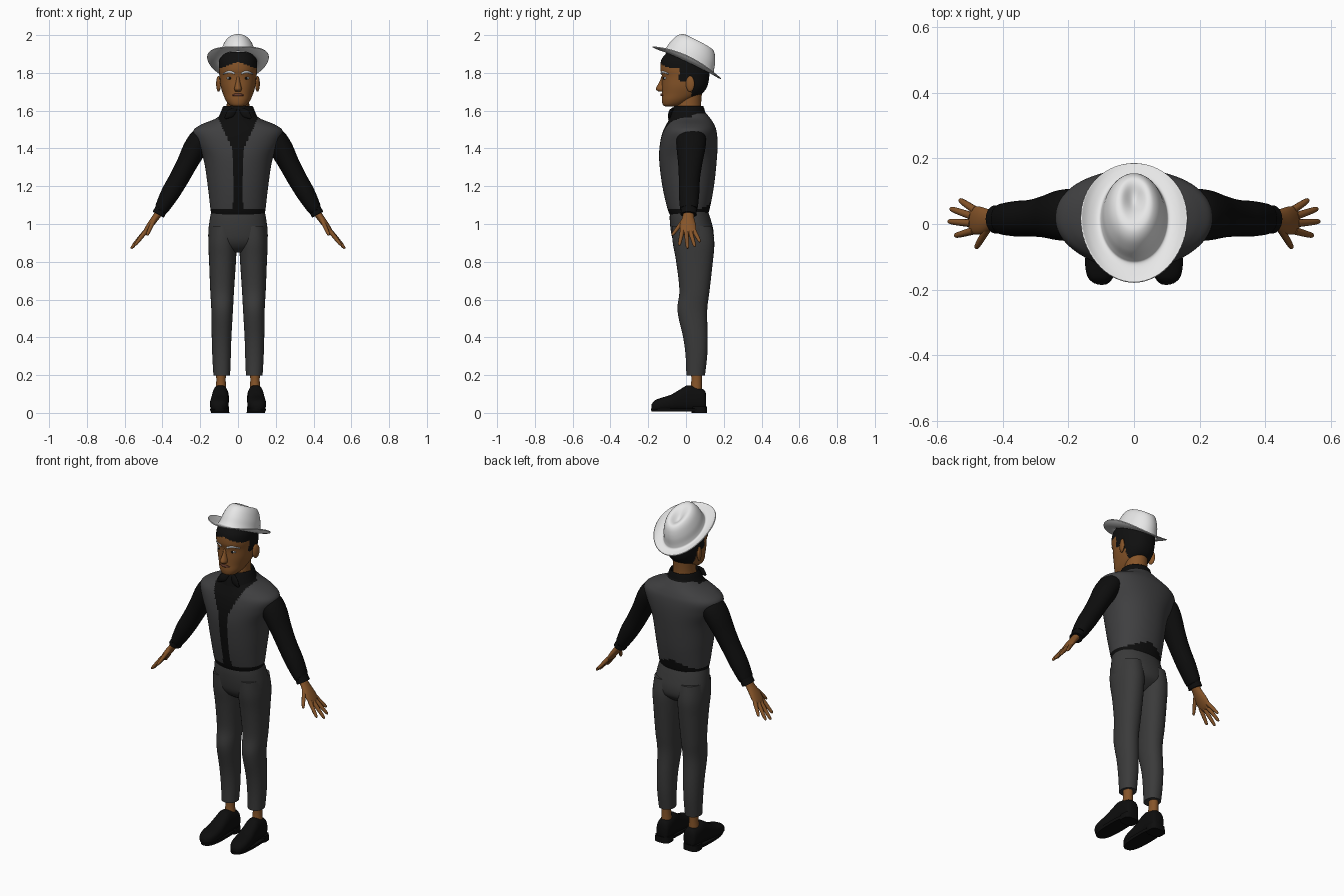
import bpy, bmesh, math
from mathutils import Vector, Matrix

if "Cube" in bpy.data.objects:
    bpy.data.objects.remove(bpy.data.objects["Cube"])


def material(name, r, g, b, rough=0.8):
    m = bpy.data.materials.new(name)
    m.use_nodes = True
    m.diffuse_color = (r, g, b, 1)
    node = next(n for n in m.node_tree.nodes if n.type == 'BSDF_PRINCIPLED')
    node.inputs["Base Color"].default_value = (r, g, b, 1)
    node.inputs["Roughness"].default_value = rough
    return m


skin = material("brown skin", .24, .09, .022)
black = material("black cloth", .004, .004, .004)
vest_grey = material("vest grey", .05, .05, .052)
trouser_grey = material("trouser grey", .043, .043, .043)
white = material("white felt", .8, .8, .8)
hair_black = material("black hair", .005, .005, .005)
brow_grey = material("pale brow", .5, .52, .54)
lip_brown = material("lip brown", .15, .05, .03)


def smooth(points, steps):
    """Catmull-Rom interpolation of tuples."""
    out = []
    last = len(points) - 1
    for i in range(last):
        a, b, c, d = (points[max(0, min(last, i + k))] for k in (-1, 0, 1, 2))
        for s in range(steps):
            t = s / steps
            out.append(tuple(
                q + t * ((r - p) / 2 + t * (p - 2.5 * q + 2 * r - w / 2
                         + t * (1.5 * (q - r) + (w - p) / 2)))
                for p, q, r, w in zip(a, b, c, d)))
    out.append(points[-1])
    return out


def finish(ob, mats, rule=None, mirror=False, angle=50):
    for m in mats:
        ob.data.materials.append(m)
    if rule:
        for f in ob.data.polygons:
            f.material_index = rule(*f.center)
    bpy.ops.object.select_all(action='DESELECT')
    ob.select_set(True)
    bpy.context.view_layer.objects.active = ob
    bpy.ops.object.shade_smooth_by_angle(angle=math.radians(angle))
    if mirror:
        ob.modifiers.new("mirror", 'MIRROR')
    return ob


def loft(name, rings, mats, axis='z', seg=32, steps=5, power=2.0,
         caps=(True, True), warp=None, **kw):
    """Skin over rings (x, y, z, radius a, radius b), set across an axis or the path."""
    rings = smooth(rings, steps)
    X, Y, Z = Vector((1, 0, 0)), Vector((0, 1, 0)), Vector((0, 0, 1))
    bm = bmesh.new()
    loops = []
    for i, (x, y, z, ra, rb) in enumerate(rings):
        u, v = (X, Y) if axis == 'z' else (X, Z)
        if axis == 'path':
            t = Vector(rings[min(i + 1, len(rings) - 1)][:3]) - Vector(rings[max(i - 1, 0)][:3])
            u = Y.cross(t).normalized()
            v = t.cross(u).normalized()
        loop = []
        for k in range(seg):
            ang = math.tau * k / seg
            c, s = math.cos(ang), math.sin(ang)
            c = math.copysign(abs(c) ** (2 / power), c)
            s = math.copysign(abs(s) ** (2 / power), s)
            p = Vector((x, y, z)) + u * ra * c + v * rb * s
            loop.append(bm.verts.new(warp(p) if warp else p))
        loops.append(loop)
    for a, b in zip(loops, loops[1:]):
        for k in range(seg):
            n = (k + 1) % seg
            bm.faces.new((a[k], a[n], b[n], b[k]))
    for cap, loop in zip(caps, (loops[0], loops[-1])):
        if cap:
            bm.faces.new(loop)
    bmesh.ops.recalc_face_normals(bm, faces=bm.faces)
    mesh = bpy.data.meshes.new(name)
    bm.to_mesh(mesh)
    bm.free()
    ob = bpy.data.objects.new(name, mesh)
    bpy.context.collection.objects.link(ob)
    return finish(ob, mats, **kw)


def stack(rows, x=0.0):
    """Level rings from (z, half width, front y, back y)."""
    return [(x, (f + b) / 2, z, w, (b - f) / 2) for z, w, f, b in rows]


def ball(name, at, size, mat, turn=0):
    bpy.ops.mesh.primitive_uv_sphere_add(segments=20, ring_count=12, radius=1)
    ob = bpy.context.object
    ob.name = name
    ob.data.transform(Matrix.Translation(at) @ Matrix.Rotation(turn, 4, 'Z')
                      @ Matrix.Diagonal((*size, 1)))
    return finish(ob, [mat], mirror=True)


# Torso: black shirt with the vest painted by height and direction
def vest_rule(x, y, z):
    x = abs(x)
    if z > 1.585:
        return 0
    if y < .03:
        return int(z > 1.08 and x > max(.026, .03 + (z - 1.4) * .47))
    return int(z > 1.08 + .05 * max(0, 1 - x / .13))


loft("torso", stack([
    (1.04, .138, -.08, .11), (1.08, .146, -.098, .125), (1.2, .16, -.125, .148),
    (1.34, .182, -.142, .163), (1.43, .22, -.137, .167), (1.49, .238, -.122, .162),
    (1.525, .198, -.105, .15), (1.56, .115, -.085, .128), (1.6, .075, -.06, .095)]),
    [black, vest_grey], seg=144, steps=9, power=2.15, rule=vest_rule)

# Shirt collar, folded over at the top
loft("collar", stack([
    (1.55, .11, -.095, .115), (1.585, .094, -.082, .104), (1.618, .081, -.066, .094),
    (1.622, .074, -.06, .088), (1.59, .066, -.055, .082)]), [black], caps=(False, False))
for side in (-1, 1):
    loft("collar_point", [(side * .012, -.068, 1.608, .012, .006), (side * .04, -.085, 1.585, .022, .008),
         (side * .068, -.09, 1.56, .006, .005)], [black], axis='path', seg=12)

# Sleeves
loft("sleeve", [
    (.165, .03, 1.475, .045, .065), (.195, .028, 1.45, .06, .078), (.228, .026, 1.4, .062, .076),
    (.27, .022, 1.32, .055, .064), (.313, .018, 1.24, .052, .056), (.36, .016, 1.16, .049, .054),
    (.402, .015, 1.085, .038, .047), (.408, .015, 1.076, .033, .042), (.422, .014, 1.05, .034, .043)],
    [black], axis='path', mirror=True)

# Hands: palm, four fingers and thumb
loft("palm", [
    (.405, .014, 1.08, .022, .028), (.432, .012, 1.04, .019, .03), (.465, .01, .995, .017, .042),
    (.49, .012, .96, .012, .042), (.5, .013, .947, .006, .034)],
    [skin], axis='path', seg=24, mirror=True)
fingers = {
    "index_finger": ((.488, -.02, .962), (.546, -.036, .887)),
    "middle_finger": ((.495, .002, .955), (.566, .008, .87)),
    "ring_finger": ((.494, .024, .957), (.56, .047, .88)),
    "little_finger": ((.484, .042, .966), (.532, .074, .905)),
    "thumb": ((.445, -.012, 1.02), (.482, -.074, .94)),
}
for name, (root, tip) in fingers.items():
    loft(name, [(*Vector(root).lerp(Vector(tip), t), r, r) for t, r in
                ((0, .012), (.5, .0105), (.9, .008), (1, .003))],
         [skin], axis='path', seg=12, steps=3, mirror=True)

# Trousers: hips and legs
loft("trouser_hips", stack([
    (1.064, .142, -.085, .118), (1.02, .15, -.086, .132), (.96, .157, -.08, .146),
    (.91, .152, -.068, .142), (.875, .11, -.045, .11), (.85, .04, -.01, .07)]),
    [trouser_grey], power=2.2, seg=48)
loft("trouser_leg", [(x, (f + b) / 2, z, w, (b - f) / 2) for x, z, w, f, b in (
    (.08, .99, .07, -.075, .138), (.082, .9, .075, -.07, .15), (.082, .8, .071, -.052, .142),
    (.084, .65, .063, -.035, .125), (.084, .54, .057, -.045, .112), (.087, .4, .052, -.015, .115),
    (.087, .3, .049, -.002, .112), (.086, .197, .044, .002, .1))],
    [trouser_grey], power=2.2, mirror=True)

# Ankles and shoes
loft("ankle", stack([(.24, .028, .025, .085), (.17, .025, .028, .084), (.11, .03, .02, .085)], x=.09),
     [skin], mirror=True)
loft("shoe", [(.094 - y * .05, y, (lo + hi) / 2, w, (hi - lo) / 2) for y, w, lo, hi in (
    (.106, .025, .02, .1), (.095, .038, .01, .122), (.06, .043, .01, .136), (.01, .043, .01, .146),
    (-.03, .045, .01, .125), (-.08, .049, .01, .096), (-.13, .048, .01, .08),
    (-.165, .037, .01, .066), (-.182, .016, .015, .045))],
    [black], axis='y', power=2.5, mirror=True)
loft("shoe_sole", stack([(.008, .048, -.183, .108), (.024, .051, -.186, .11)], x=.098),
     [black], steps=1, power=2.6, mirror=True)
loft("shoe_heel", stack([(0, .048, .03, .112), (.035, .046, .03, .11)], x=.094),
     [black], steps=1, power=3, mirror=True)

# Neck and head, hair painted above the hairline and behind the ears
loft("neck", stack([(1.55, .068, -.055, .09), (1.62, .06, -.055, .08), (1.7, .06, -.04, .085)]), [skin])


def hair_rule(x, y, z):
    sideburn = y > -.035 and z > 1.755
    nape = y > .03 and z > 1.675
    return int(z > 1.858 - .35 * abs(x) or sideburn or nape)


loft("head", stack([
    (1.622, .022, -.108, -.06), (1.63, .045, -.122, -.02), (1.655, .065, -.128, .03),
    (1.69, .08, -.127, .085), (1.73, .092, -.127, .113), (1.78, .098, -.127, .123),
    (1.82, .101, -.136, .125), (1.87, .098, -.13, .118), (1.91, .075, -.1, .085)]),
    [skin, hair_black], seg=96, steps=8, power=2.2, rule=hair_rule)

# Face
loft("nose", stack([(1.79, .008, -.1, -.126), (1.75, .012, -.1, -.142), (1.716, .02, -.1, -.16),
                    (1.702, .015, -.1, -.146)]), [skin], seg=16)
loft("lips", [(-.03, -.121, 1.681, .002, .003), (-.012, -.13, 1.684, .007, .005),
              (.012, -.13, 1.684, .007, .005), (.03, -.121, 1.681, .002, .003)],
     [lip_brown], axis='path', seg=12)
loft("eyebrow", [(.018, -.131, 1.797, .005, .004), (.045, -.121, 1.806, .007, .005),
                 (.077, -.093, 1.795, .003, .004)], [brow_grey], axis='path', seg=12, mirror=True)
ball("eye", (.043, -.104, 1.772), (.017, .015, .008), brow_grey)
ball("iris", (.043, -.116, 1.772), (.007, .005, .007), hair_black)
ball("ear", (.103, .022, 1.742), (.011, .024, .042), skin, -.3)


# Hat: brim curled up at the sides, dented crown, tipped back
def hat_warp(p):
    x, y, z = p
    reach = math.hypot(x / .16, y / .2)
    if z < .02:
        z += 1.5 * x * x * max(0, reach - .6) * 2.2
    if z > .08:
        z -= .03 * math.exp(-(x / .028) ** 2 - ((y - .02) / .05) ** 2)
    tip = Matrix.Rotation(math.radians(-25), 4, 'X')
    return tip @ Vector((x, y, z)) + Vector((0, .015, 1.86))


hat = loft("hat", [
    (0, -.008, -.008, .16, .2), (0, -.006, -.008, .138, .178), (0, 0, -.004, .108, .15),
    (0, 0, .012, .099, .141), (0, -.002, .055, .09, .13), (0, -.004, .093, .076, .113),
    (0, -.004, .115, .06, .093), (0, -.002, .123, .043, .07), (0, 0, .123, .022, .04),
    (0, .01, .123, .002, .003)],
    [white], seg=64, steps=6, caps=(False, True), warp=hat_warp)
rim = hat.modifiers.new("felt thickness", 'SOLIDIFY')
rim.thickness = .005
